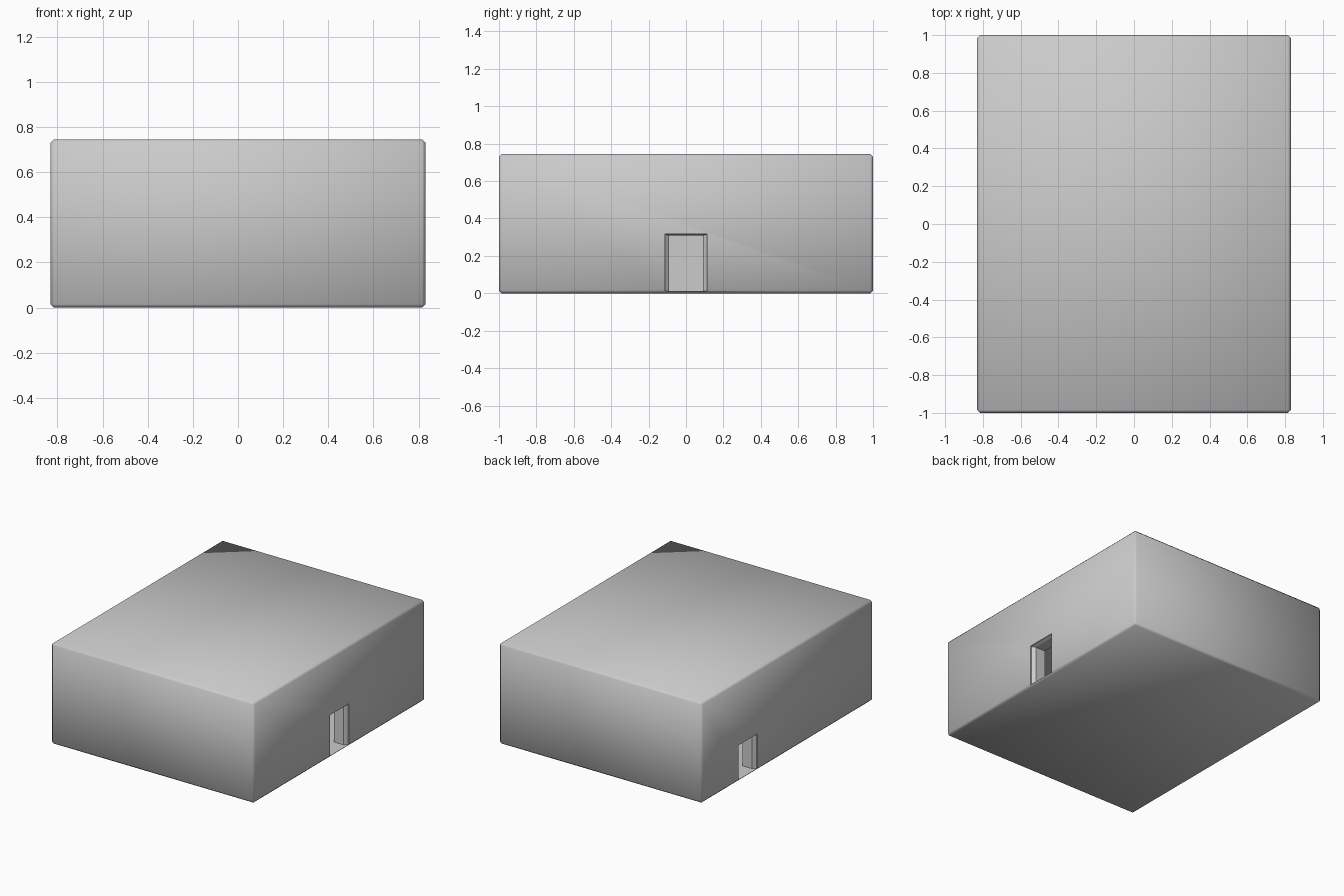
import bpy, bmesh

if "Cube" in bpy.data.objects:
    bpy.data.objects.remove(bpy.data.objects["Cube"])

X, Y, H = 0.83, 1.0, 0.745      # outer half sizes and height
WALL = 0.11                     # wall thickness


def make_object(name, bm):
    bmesh.ops.recalc_face_normals(bm, faces=bm.faces[:])
    mesh = bpy.data.meshes.new(name)
    bm.to_mesh(mesh)
    bm.free()
    obj = bpy.data.objects.new(name, mesh)
    bpy.context.collection.objects.link(obj)
    return obj


def box(name, x0, x1, y0, y1, z0, z1, bevel=0.0):
    bm = bmesh.new()
    bmesh.ops.create_cube(bm, size=1)
    for v in bm.verts:
        v.co.x = x1 if v.co.x > 0 else x0
        v.co.y = y1 if v.co.y > 0 else y0
        v.co.z = z1 if v.co.z > 0 else z0
    if bevel:
        bmesh.ops.bevel(bm, geom=bm.edges[:], offset=bevel, segments=1,
                        affect='EDGES', profile=0.5)
    return make_object(name, bm)


def doorway(name, side, y, top):
    # passage through the wall with a splayed outer edge
    bm = bmesh.new()
    rings = []
    for x, half, z in ((X + 0.02, 0.112, top + 0.008), (X - 0.01, 0.112, top + 0.008),
                       (X - 0.03, 0.09, top), (X - WALL - 0.05, 0.09, top)):
        rings.append([bm.verts.new((side * x, y + dy, dz)) for dy, dz in
                      ((-half, 0.012), (half, 0.012), (half, z), (-half, z))])
    for a, b in zip(rings, rings[1:]):
        for i in range(4):
            j = (i + 1) % 4
            bm.faces.new((a[i], a[j], b[j], b[i]))
    bm.faces.new(rings[0])
    bm.faces.new(rings[-1])
    return make_object(name, bm)


# outer shell with small chamfers
room = box("room_shell", -X, X, -Y, Y, 0, H, 0.015)

# hollow interior and two doorways
cutters = [
    box("interior_cutter", -X + WALL, X - WALL, -Y + WALL, Y - WALL, 0.012, H - 0.08),
    doorway("right_door_cutter", 1, 0.0, 0.308),
    doorway("left_door_cutter", -1, 0.46, 0.262),
]
for cutter in cutters:
    cutter.hide_render = True
    cutter.hide_set(True)
    mod = room.modifiers.new(cutter.name, 'BOOLEAN')
    mod.operation = 'DIFFERENCE'
    mod.solver = 'EXACT'
    mod.object = cutter

# smooth shading over the chamfers
for poly in room.data.polygons:
    poly.use_smooth = True
for cutter in cutters:
    for poly in cutter.data.polygons:
        poly.use_smooth = False
